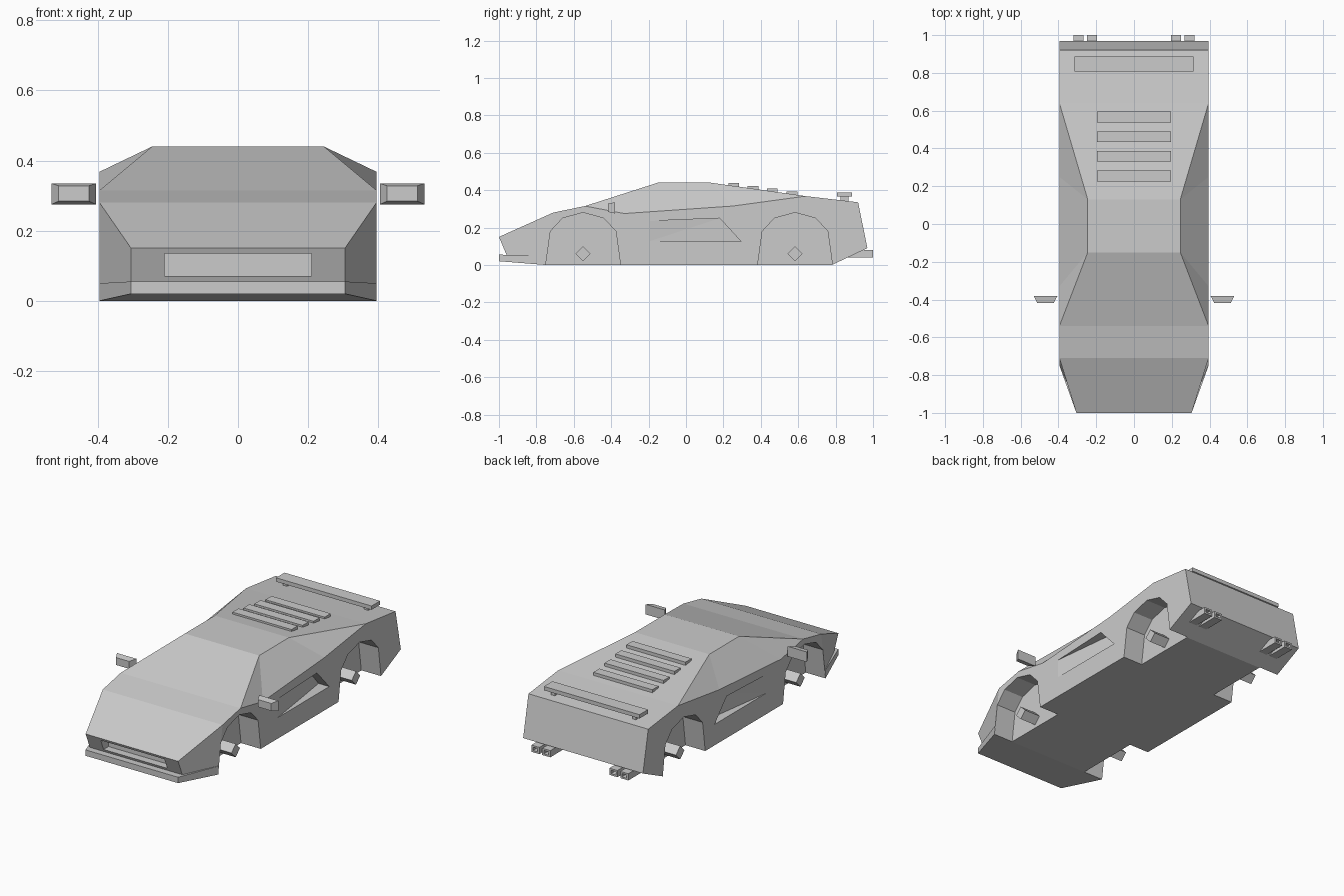
import bpy, bmesh

if "Cube" in bpy.data.objects:
    bpy.data.objects.remove(bpy.data.objects["Cube"])


def finish(name, bm):
    bmesh.ops.remove_doubles(bm, verts=bm.verts, dist=1e-5)
    bmesh.ops.recalc_face_normals(bm, faces=bm.faces)
    me = bpy.data.meshes.new(name)
    bm.to_mesh(me)
    bm.free()
    ob = bpy.data.objects.new(name, me)
    bpy.context.collection.objects.link(ob)
    return ob


def hull(name, pts):
    """Convex solid around a few points."""
    bm = bmesh.new()
    for p in pts:
        bm.verts.new(p)
    bmesh.ops.convex_hull(bm, input=bm.verts)
    bmesh.ops.dissolve_limit(bm, angle_limit=0.01, verts=bm.verts, edges=bm.edges)
    return finish(name, bm)


def box(name, xs, ys, zs):
    return hull(name, [(x, y, z) for x in xs for y in ys for z in zs])


def prism(name, profile, x0, x1):
    """Side (y, z) profile stretched across x."""
    return hull(name, [(x, y, z) for x in (x0, x1) for y, z in profile])


def cut(ob, cutters):
    for c in cutters:
        m = ob.modifiers.new("cut", 'BOOLEAN')
        m.operation, m.solver, m.object = 'DIFFERENCE', 'EXACT', c
        c.hide_render = True
    dg = bpy.context.evaluated_depsgraph_get()
    me = bpy.data.meshes.new_from_object(ob.evaluated_get(dg))
    ob.modifiers.clear()
    ob.data = me
    for c in cutters:
        bpy.data.objects.remove(c)


# Body: stations of sill, belt and roof points, lofted front to back
W, R = 0.395, 0.245
stations = [
    [(.305, -.96, .055), (.305, -1, .15), (.305, -1, .15)],
    [(W, -.75, 0), (W, -.71, .28), (W, -.71, .28)],
    [(W, -.54, 0), (W, -.54, .315), (W, -.54, .315)],
    [(W, -.33, 0), (W, -.33, .275), (R, -.15, .44)],
    [(W, .25, 0), (W, .25, .315), (R, .13, .44)],
    [(W, .78, 0), (W, .64, .368), (W, .64, .368)],
    [(W, .97, .09), (W, .92, .335), (W, .92, .335)],
]
bm = bmesh.new()
rings = []
for st in stations:
    ring = st + [(-x, y, z) for x, y, z in reversed(st)]
    rings.append([bm.verts.new(p) for p in ring])
for a, b in zip(rings, rings[1:]):
    for i in range(6):
        j = (i + 1) % 6
        bm.faces.new((a[i], a[j], b[j], b[i]))
bm.faces.new(rings[0])
bm.faces.new(rings[-1])
body = finish("body", bm)

# Wheel arches, side scoops and nose opening cut into the body
arch = [(-.2, -.05), (-.2, 0), (-.175, .18), (-.11, .25), (0, .28),
        (.11, .25), (.175, .18), (.2, 0), (.2, -.05)]
cutters = [box("nose_cut", (-.21, .21), (-1.1, -.92), (.07, .135))]
for s in (-1, 1):
    for yc in (-.55, .583):
        cutters.append(prism("arch_cut", [(yc + y, z) for y, z in arch], s * .265, s * .5))
    cutters.append(hull("scoop_cut", [
        (s * .396, -.2, .125), (s * .396, -.2, .235),
        (s * .45, -.2, .125), (s * .45, -.2, .235),
        (s * .45, .295, .125), (s * .45, .18, .25),
        (s * .325, .295, .125), (s * .335, .18, .25)]))
cut(body, cutters)

# Front splitter
hull("front_splitter", [(s * x, y, z) for s in (-1, 1) for x, y, z in
     ((.305, -1, .02), (.305, -1, .055), (W, -.75, 0), (W, -.75, .05))])

# Engine cover slats, stepping down the rear slope
for i, y in enumerate((.283, .387, .49, .595)):
    z = .44 - .145 * (y - .13)
    box("engine_slat", (-.195, .195), (y - .057, y), (z - .02, z + .02))

# Rear wing on two short posts
box("rear_wing", (-.315, .315), (.808, .888), (.365, .388))

for s in (-1, 1):
    box("wing_post", (s * .255, s * .28), (.825, .87), (.33, .37))

    # Floating door mirror, tapering forwards
    hull("door_mirror",
         [(s * x, -.38, z) for x in (.405, .532) for z in (.275, .335)] +
         [(s * x, -.418, z) for x in (.425, .512) for z in (.284, .328)])

    # Axle stubs with a diamond section
    for yc in (-.55, .583):
        prism("axle_stub", [(yc, .02), (yc + .04, .06), (yc, .10), (yc - .04, .06)],
              s * .25, s * .37)

    # Twin square exhaust pipes
    for x0, x1 in ((.195, .248), (.267, .32)):
        pipe = box("exhaust_pipe", (s * x0, s * x1), (.84, 1), (.04, .08))
        cut(pipe, [box("bore", (s * (x0 + .011), s * (x1 - .011)), (.94, 1.05), (.05, .07))])
